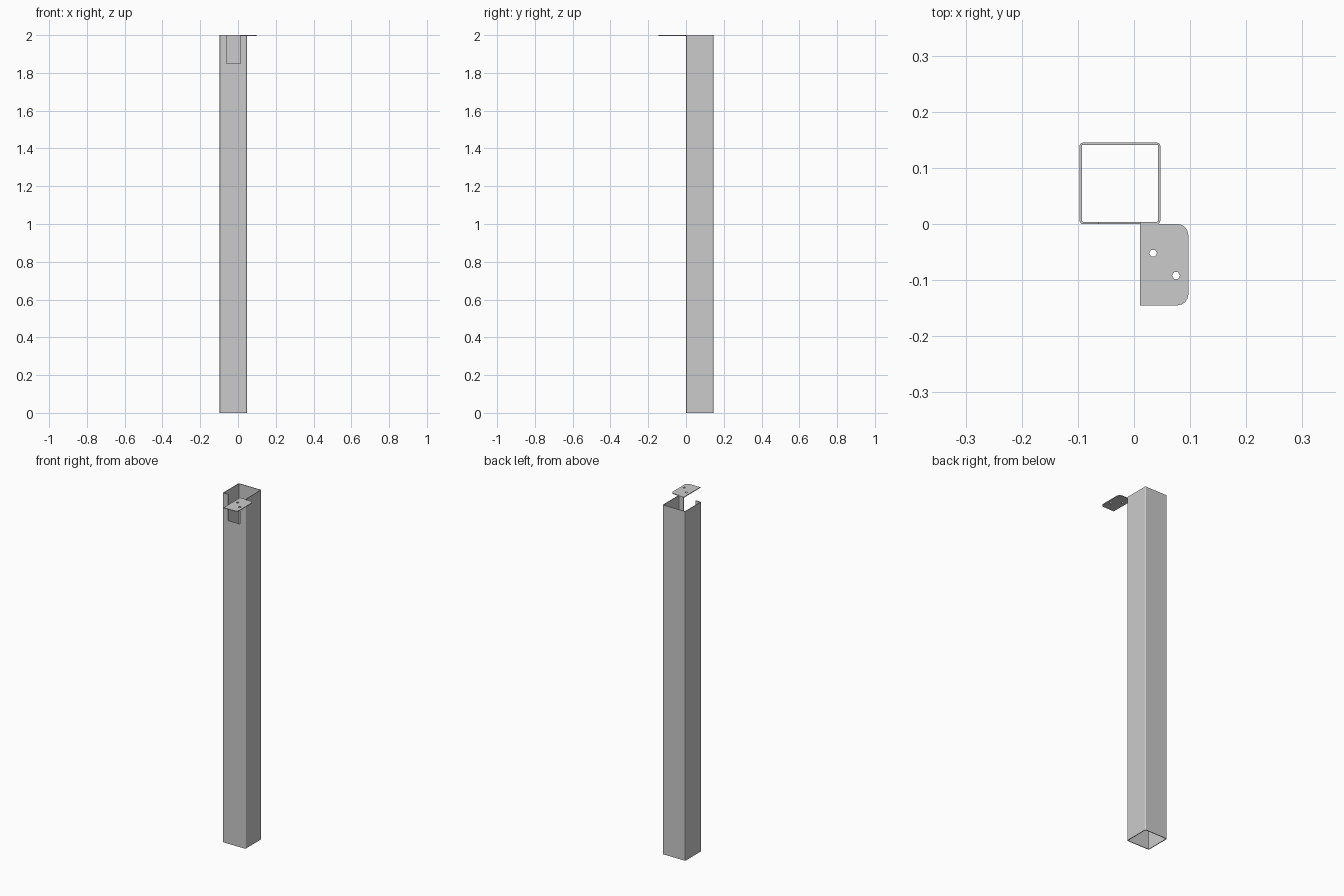
import bpy, bmesh
from math import cos, sin, pi

if "Cube" in bpy.data.objects:
    bpy.data.objects.remove(bpy.data.objects["Cube"])


def rounded(x0, x1, y0, y1, radii, seg=4):
    """Rectangle outline, counter-clockwise; radii start at the right-back corner."""
    pts = []
    corners = [(x1, y1, -1, -1), (x0, y1, 1, -1), (x0, y0, 1, 1), (x1, y0, -1, 1)]
    for i, ((x, y, sx, sy), r) in enumerate(zip(corners, radii)):
        if r == 0:
            pts.append((x, y))
            continue
        for k in range(seg + 1):
            a = (i + k / seg) * pi / 2
            pts.append((x + sx * r + r * cos(a), y + sy * r + r * sin(a)))
    return pts


def ring(x, y, r, n=6):
    return [(x + r * cos(2 * pi * k / n), y + r * sin(2 * pi * k / n)) for k in range(n)]


def prism(name, pts, z0, z1):
    bm = bmesh.new()
    low = [bm.verts.new((x, y, z0)) for x, y in pts]
    top = [bm.verts.new((x, y, z1)) for x, y in pts]
    bm.faces.new(low[::-1])
    bm.faces.new(top)
    for i in range(len(pts)):
        j = (i + 1) % len(pts)
        bm.faces.new((low[i], low[j], top[j], top[i]))
    mesh = bpy.data.meshes.new(name)
    bm.to_mesh(mesh)
    bm.free()
    obj = bpy.data.objects.new(name, mesh)
    bpy.context.collection.objects.link(obj)
    return obj


def cut(obj, pts, z0, z1):
    cutter = prism("cutter", pts, z0, z1)
    cutter.hide_render = True
    mod = obj.modifiers.new("cut", 'BOOLEAN')
    mod.operation, mod.solver, mod.object = 'DIFFERENCE', 'EXACT', cutter
    bpy.context.view_layer.objects.active = obj
    bpy.ops.object.modifier_apply(modifier=mod.name)
    bpy.data.objects.remove(cutter)


# Hollow square post, open at both ends
X0, X1, DEPTH, WALL = -0.097, 0.047, 0.145, 0.004
post = prism("post_tube", rounded(X0, X1, 0, DEPTH, [0.006] * 4), 0, 2)
cut(post, rounded(X0 + WALL, X1 - WALL, WALL, DEPTH - WALL, [0.002] * 4), -0.1, 2.1)

# Notch in the top of the front wall
cut(post, rounded(-0.062, 0.012, -0.02, 0.02, [0] * 4), 1.85, 2.1)

# Thin mounting plate with two bolt holes, rounded on its right side
plate = prism("mounting_plate", rounded(0.011, 0.097, -0.145, 0, [0.02, 0, 0, 0.02]), 1.996, 2)
for hx, hy in ((0.034, -0.052), (0.075, -0.092)):
    cut(plate, ring(hx, hy, 0.007), 1.9, 2.1)
